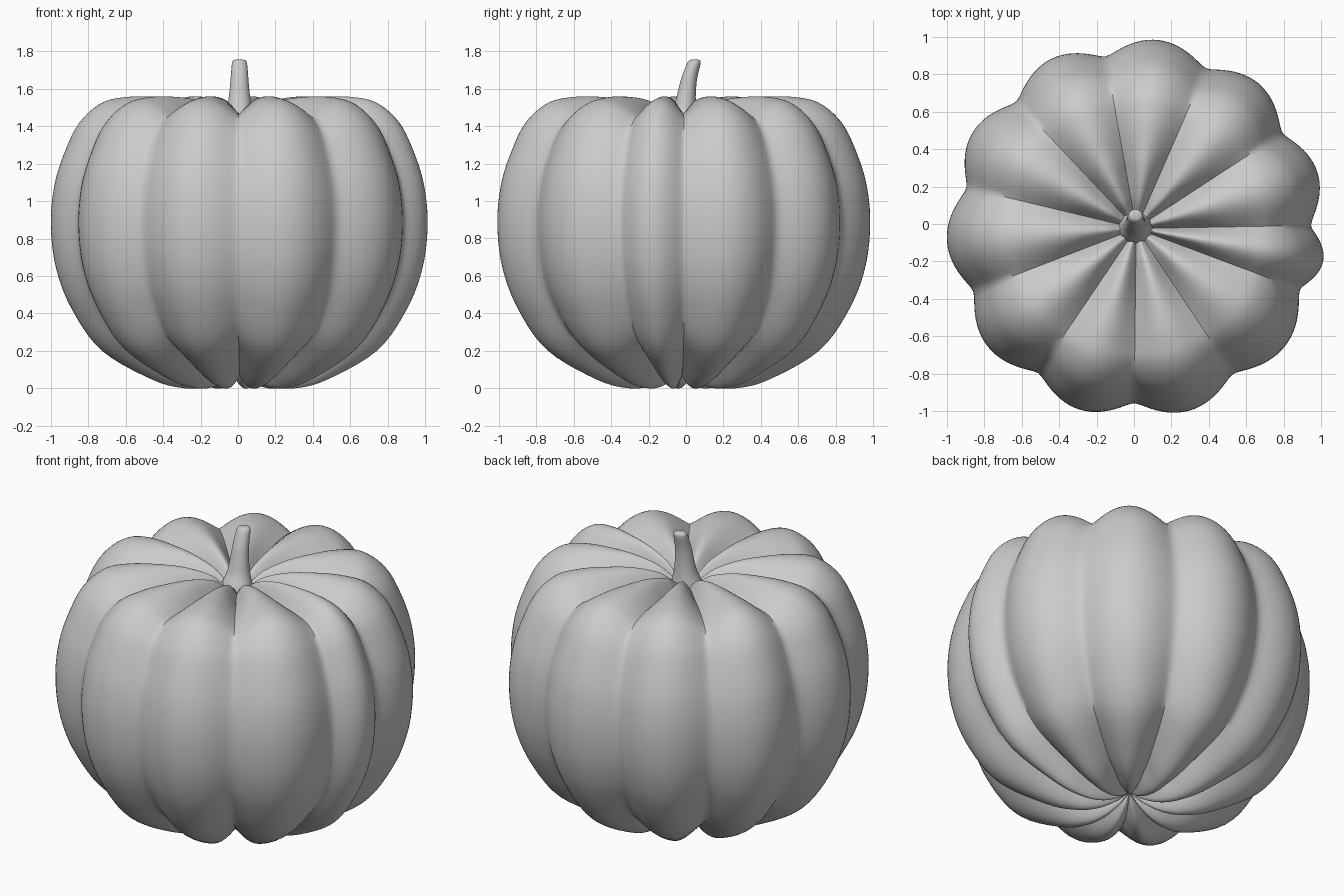
import bpy, bmesh, math
from mathutils import Vector

if "Cube" in bpy.data.objects:
    bpy.data.objects.remove(bpy.data.objects["Cube"])

grey = bpy.data.materials.new("light grey")
grey.diffuse_color = (0.6, 0.6, 0.6, 1)
grey.use_nodes = True
grey.node_tree.nodes["Principled BSDF"].inputs["Base Color"].default_value = grey.diffuse_color


def spline(pts, n):
    """Catmull-Rom samples, n per segment, through 2D or 3D points."""
    pts = [Vector(p) for p in pts]
    ext = [2 * pts[0] - pts[1]] + pts + [2 * pts[-1] - pts[-2]]
    out = []
    for i in range(1, len(ext) - 2):
        a, b, c, d = ext[i - 1:i + 3]
        for k in range(n):
            t = k / n
            out.append(0.5 * (2 * b + (c - a) * t + (2 * a - 5 * b + 4 * c - d) * t * t
                              + (3 * b - a - 3 * c + d) * t ** 3))
    return out + [pts[-1]]


def skin(name, rings, angle):
    """Closed skin over rings of equal size, with a point at each end."""
    bm = bmesh.new()
    vr = [[bm.verts.new(p) for p in ring] for ring in rings]
    n = len(vr[0])
    for a, b in zip(vr, vr[1:]):
        for j in range(n):
            k = (j + 1) % n
            bm.faces.new((a[j], a[k], b[k], b[j]))
    for ring, flip in ((vr[0], True), (vr[-1], False)):
        mid = sum((v.co for v in ring), Vector()) / n
        c = bm.verts.new(mid)
        for j in range(n):
            k = (j + 1) % n
            bm.faces.new((ring[k], ring[j], c) if flip else (ring[j], ring[k], c))
    me = bpy.data.meshes.new(name)
    bm.to_mesh(me)
    bm.free()
    me.materials.append(grey)
    ob = bpy.data.objects.new(name, me)
    bpy.context.collection.objects.link(ob)
    bpy.context.view_layer.objects.active = ob
    ob.select_set(True)
    bpy.ops.object.shade_smooth_by_angle(angle=math.radians(angle))
    ob.select_set(False)
    return ob


# Ribbed body: rib crest profile, pushed inward along its normal at the grooves
CX, CY = 0.012, -0.024
crest = spline([(0.015, 0.10), (0.08, 0.05), (0.18, 0.008), (0.3, 0.0), (0.47, 0.045),
                (0.74, 0.2), (0.9, 0.42), (0.985, 0.64), (1.013, 0.87), (0.995, 1.08),
                (0.94, 1.26), (0.86, 1.42), (0.74, 1.525), (0.6, 1.557), (0.45, 1.557),
                (0.3, 1.54), (0.16, 1.495), (0.08, 1.44), (0.015, 1.42)], 5)
grooves = [1, 33.2, 66.4, 100.1, 133.4, 166.5, 201.1, 235.9, 269.3, 303.6, 339.5, 361]
STEPS = 20
columns = []                      # (angle, groove depth factor 0..1, width factor)
for a, b in zip(grooves, grooves[1:]):
    for k in range(STEPS):
        t = k / STEPS
        columns.append((math.radians(a + (b - a) * t), math.sin(math.pi * t)))

rings = []
for i, p in enumerate(crest):
    d = crest[min(i + 1, len(crest) - 1)] - crest[max(i - 1, 0)]
    inward = Vector((-d.y, d.x)).normalized()
    f = min(1, max(0, (p.x - 0.015) / 0.27))
    depth = 0.092 * f ** 0.8
    # grooves are sharper near the poles, softer round the waist
    soft = max(0, min(1, (p.x - 0.6) / 0.35))
    ring = []
    for ang, s in columns:
        g = (1 - s) * (1 - soft) + (1 - math.sqrt(s * s + 0.02)) * soft
        q = p + inward * depth * g
        r = max(q.x, 0.004)
        ring.append((CX + r * math.cos(ang), CY + r * math.sin(ang), q.y))
    rings.append(ring)
skin("pumpkin_body", rings, 50)

# Stem: tapered, flared at the base and leaning back
path = spline([(-0.022, 1.38, 0.10), (-0.018, 1.44, 0.085), (-0.006, 1.5, 0.066),
               (0.004, 1.58, 0.054), (0.018, 1.66, 0.047), (0.04, 1.73, 0.041),
               (0.046, 1.75, 0.034), (0.047, 1.756, 0.02)], 4)
N = 32
rings = []
for y, z, r in path:
    ring = []
    for j in range(N):
        a = math.tau * j / N
        # the cut end tilts a little with the lean
        ring.append((0.008 + r * math.cos(a), y + 0.9 * r * math.sin(a), z))
    rings.append(ring)
skin("stem", rings, 50)
